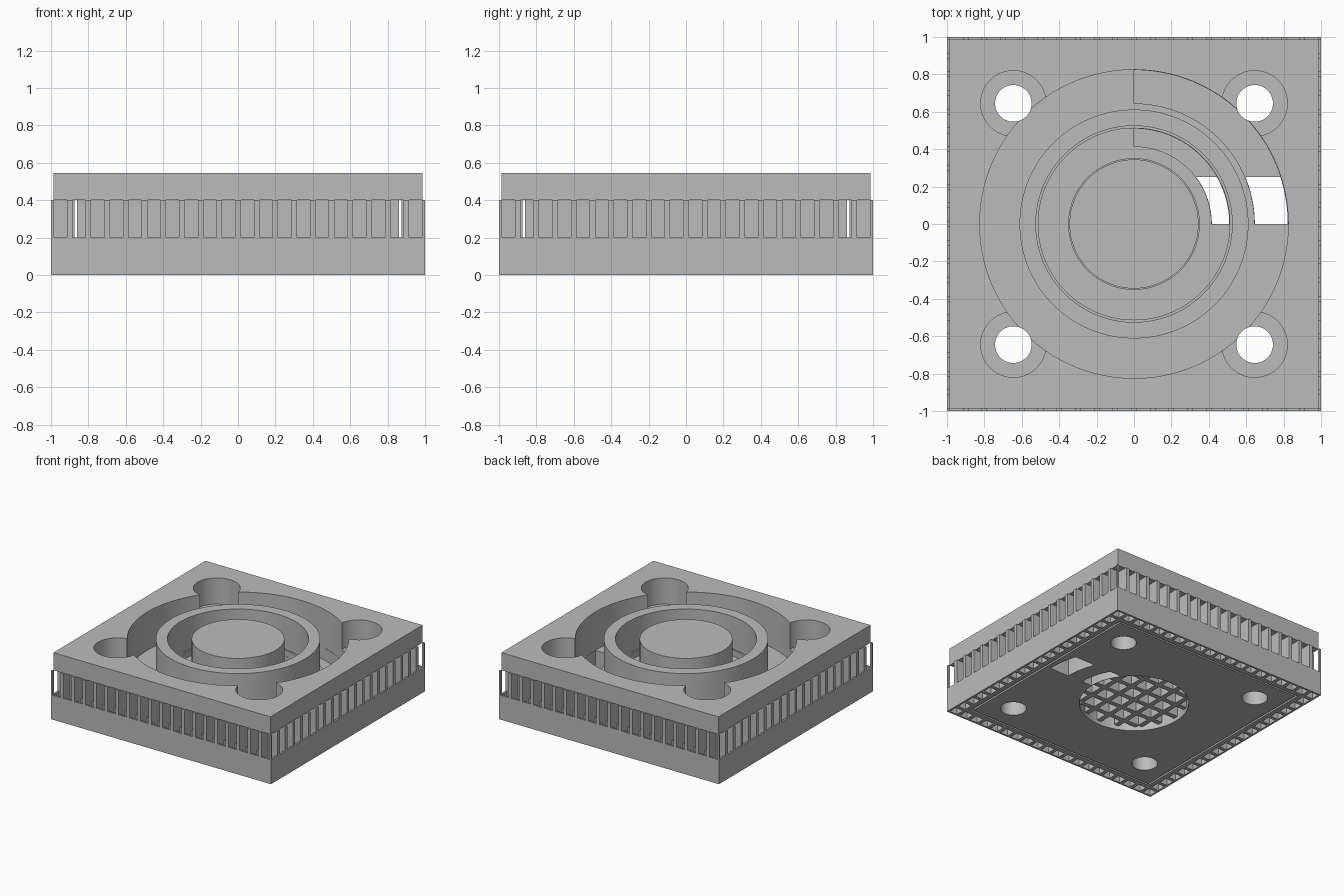
import bpy, bmesh, math

cube = bpy.data.objects.get("Cube")
if cube:
    bpy.data.objects.remove(cube, do_unlink=True)

grey = bpy.data.materials.new("plain_grey")
grey.use_nodes = True
grey.diffuse_color = (0.5, 0.5, 0.5, 1)
grey.node_tree.nodes["Principled BSDF"].inputs["Base Color"].default_value = (0.5, 0.5, 0.5, 1)

TOP, SLOT_TOP, SLOT_LOW, FLOOR = 0.545, 0.4, 0.2, 0.23
CORE, RING, PLATE = 0.86, 0.875, 0.987


def finish(name, bm):
    bmesh.ops.recalc_face_normals(bm, faces=bm.faces)
    mesh = bpy.data.meshes.new(name)
    bm.to_mesh(mesh)
    bm.free()
    mesh.materials.append(grey)
    ob = bpy.data.objects.new(name, mesh)
    bpy.context.collection.objects.link(ob)
    return ob


def add_box(bm, x0, x1, y0, y1, z0, z1):
    verts = bmesh.ops.create_cube(bm, size=1)["verts"]
    for v in verts:
        v.co = (x1 if v.co.x > 0 else x0, y1 if v.co.y > 0 else y0, z1 if v.co.z > 0 else z0)
    return verts


def prism(name, points, z0, z1):
    bm = bmesh.new()
    face = bm.faces.new([bm.verts.new((x, y, z0)) for x, y in points])
    new = bmesh.ops.extrude_face_region(bm, geom=[face])["geom"]
    bmesh.ops.translate(bm, vec=(0, 0, z1 - z0), verts=[v for v in new if isinstance(v, bmesh.types.BMVert)])
    return finish(name, bm)


def arc(r, a0, a1, n):
    return [(r * math.cos(a0 + (a1 - a0) * i / n), r * math.sin(a0 + (a1 - a0) * i / n)) for i in range(n + 1)]


def disc(name, x, y, r, z0, z1, n=48):
    return prism(name, [(x + px, y + py) for px, py in arc(r, 0, math.tau, n)[:-1]], z0, z1)


def sector(name, r0, r1, a0, a1, z0, z1, n=32):
    return prism(name, arc(r1, 0, a1, n) + arc(r0, a0, 0, n), z0, z1)


def annulus(name, r0, r1, z0, z1, n=128):
    bm = bmesh.new()
    loops = [[bm.verts.new((x, y, z)) for x, y in arc(r, 0, math.tau, n)[:-1]]
             for r, z in ((r0, z0), (r1, z0), (r1, z1), (r0, z1))]
    for a, b in zip(loops, loops[1:] + loops[:1]):
        for i in range(n):
            j = (i + 1) % n
            bm.faces.new((a[i], a[j], b[j], b[i]))
    return finish(name, bm)


def combine(target, other, operation):
    mod = target.modifiers.new("cut", "BOOLEAN")
    mod.operation, mod.solver, mod.object = operation, "EXACT", other
    bpy.context.view_layer.objects.active = target
    bpy.ops.object.modifier_apply(modifier=mod.name)
    bpy.data.objects.remove(other, do_unlink=True)


# Core block with the wider top plate
bm = bmesh.new()
add_box(bm, -CORE, CORE, -CORE, CORE, 0, SLOT_TOP + 0.02)
body = finish("main_block", bm)
bm = bmesh.new()
add_box(bm, -PLATE, PLATE, -PLATE, PLATE, SLOT_TOP, TOP)
combine(body, finish("top_plate", bm), "UNION")

# Two circular grooves, the inner one stepped near its floor
cutters = [annulus("outer_groove", 0.612, 0.825, FLOOR, 1),
           annulus("inner_groove", 0.345, 0.525, FLOOR + 0.05, 1),
           annulus("inner_groove_step", 0.352, 0.512, FLOOR, 0.5)]

# Quarter channels that lead to ports through the bottom
quarter = math.pi / 2
for r0, r1 in ((0.645, 0.823), (0.415, 0.51)):
    cutters.append(sector("channel", r0, r1, quarter, quarter, 0.13, FLOOR + 0.02))
    a, b = r0 + 0.001, r1 - 0.001
    cutters.append(sector("port", a, b, math.asin(0.25 / a), math.asin(0.25 / b), -0.1, FLOOR + 0.01))

# Round opening in the bottom
cutters.append(disc("bottom_opening", 0, 0, 0.412, -0.1, 0.2, 96))

# Corner bolt holes with counterbores
for x in (-0.645, 0.645):
    for y in (-0.645, 0.645):
        cutters.append(disc("bolt_hole", x, y, 0.098, -0.1, 1))
        cutters.append(disc("counterbore", x, y, 0.175, 0.33, 1))

for c in cutters:
    combine(body, c, "DIFFERENCE")

# Slotted outer frame: one side is made, then turned about the centre
bm = bmesh.new()
for side in range(4):
    verts = add_box(bm, -1, 1, -1, -0.985, 0, SLOT_LOW)
    verts += add_box(bm, -0.915, 0.915, -0.915, -RING, 0, SLOT_LOW)
    verts += add_box(bm, -1, -0.985, -1, -0.985, SLOT_LOW, SLOT_TOP)
    for i in range(-9, 10):
        verts += add_box(bm, i / 10 - 0.015, i / 10 + 0.015, -1, -RING, 0, SLOT_TOP)
    turn = side * math.pi / 2
    for v in verts:
        x, y = v.co.x, v.co.y
        v.co.x = x * math.cos(turn) - y * math.sin(turn)
        v.co.y = x * math.sin(turn) + y * math.cos(turn)
finish("slotted_frame", bm)

# Crossed bars inside the bottom opening
bm = bmesh.new()
for i in range(-2, 3):
    c = i * 0.145
    reach = math.sqrt(0.414 ** 2 - (abs(c) + 0.02) ** 2)
    add_box(bm, c - 0.02, c + 0.02, -reach, reach, 0.03, 0.2)
    add_box(bm, -reach, reach, c - 0.02, c + 0.02, 0.03, 0.2)
finish("bottom_grille", bm)

# Smooth the round walls and keep the edges sharp
bpy.ops.object.select_all(action="DESELECT")
body.select_set(True)
bpy.context.view_layer.objects.active = body
bpy.ops.object.shade_smooth_by_angle(angle=math.radians(30))
